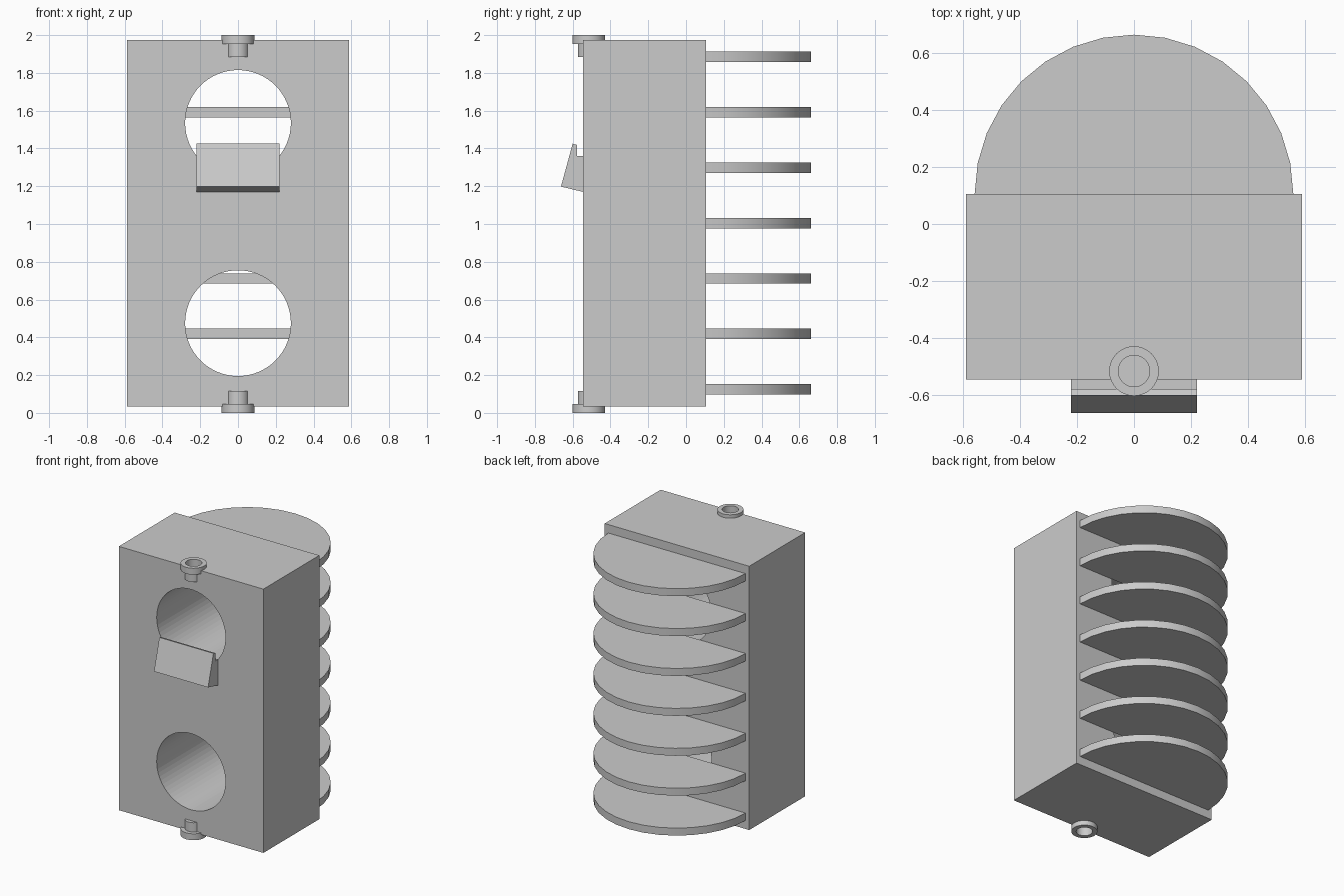
import bpy, bmesh, math
from mathutils import Matrix

cube = bpy.data.objects.get("Cube")
if cube:
    bpy.data.objects.remove(cube, do_unlink=True)

grey = bpy.data.materials.new("plain grey")
grey.use_nodes = True
grey.diffuse_color = (0.6, 0.6, 0.6, 1)
grey.node_tree.nodes["Principled BSDF"].inputs["Base Color"].default_value = (0.6, 0.6, 0.6, 1)


def add_object(name, bm, smooth=False):
    bmesh.ops.recalc_face_normals(bm, faces=bm.faces)
    mesh = bpy.data.meshes.new(name)
    bm.to_mesh(mesh)
    bm.free()
    obj = bpy.data.objects.new(name, mesh)
    bpy.context.collection.objects.link(obj)
    mesh.materials.append(grey)
    if smooth:
        bpy.ops.object.select_all(action='DESELECT')
        obj.select_set(True)
        bpy.context.view_layer.objects.active = obj
        bpy.ops.object.shade_smooth_by_angle(angle=math.radians(30))
    return obj


def prism(name, points, offset, smooth=False):
    """Extrude a closed outline along an offset."""
    bm = bmesh.new()
    face = bm.faces.new([bm.verts.new(p) for p in points])
    out = bmesh.ops.extrude_face_region(bm, geom=[face])
    moved = [v for v in out["geom"] if isinstance(v, bmesh.types.BMVert)]
    bmesh.ops.translate(bm, verts=moved, vec=offset)
    return add_object(name, bm, smooth)


def ring_points(radius, y, z, sides, axis):
    turns = [2 * math.pi * i / sides for i in range(sides)]
    if axis == 'Y':
        return [(radius * math.cos(a), y, z + radius * math.sin(a)) for a in turns]
    return [(radius * math.cos(a), y + radius * math.sin(a), z) for a in turns]


def cut(obj, cutter):
    mod = obj.modifiers.new("cut", 'BOOLEAN')
    mod.operation = 'DIFFERENCE'
    mod.solver = 'EXACT'
    mod.object = cutter
    cutter.hide_render = True
    cutter.hide_set(True)


FRONT, BACK, BOTTOM, TOP = -0.545, 0.105, 0.035, 1.975
PIN_Y = -0.515

# Main block
body = prism("body", [(-0.588, FRONT, BOTTOM), (0.588, FRONT, BOTTOM),
                      (0.588, BACK, BOTTOM), (-0.588, BACK, BOTTOM)],
             (0, 0, TOP - BOTTOM))

# Two round passages from front to back
for label, z in (("lower", 0.475), ("upper", 1.535)):
    cutter = prism(label + "_passage_cutter",
                   ring_points(0.28, FRONT - 0.1, z, 64, 'Y'),
                   (0, BACK - FRONT + 0.2, 0))
    cut(body, cutter)

# Hollow flanged pins at the top and bottom front edge
profile = [(0, 0.115), (0.058, 0.115), (0.058, 0.047), (0.087, 0.047),
           (0.087, 0), (0.055, 0), (0.055, 0.11), (0, 0.11)]
for label, z, sign in (("top", 2.0, -1), ("bottom", 0.0, 1)):
    bm = bmesh.new()
    verts = [bm.verts.new((r, 0, sign * d)) for r, d in profile]
    edges = [bm.edges.new(pair) for pair in zip(verts, verts[1:])]
    bmesh.ops.spin(bm, geom=verts + edges, cent=(0, 0, 0), axis=(0, 0, 1),
                   angle=2 * math.pi, steps=32, use_duplicate=False)
    bmesh.ops.remove_doubles(bm, verts=bm.verts, dist=0.0005)
    bmesh.ops.transform(bm, matrix=Matrix.Translation((0, PIN_Y, z)), verts=bm.verts)
    add_object(label + "_pin", bm, True)
    cutter = prism(label + "_pin_cutter",
                   ring_points(0.0565, PIN_Y, z - sign * 0.05, 32, 'Z'),
                   (0, 0, sign * 0.1625))
    cut(body, cutter)

bpy.context.view_layer.objects.active = body
body.select_set(True)
bpy.ops.object.shade_smooth_by_angle(angle=math.radians(30))

# Seven half-round fins on the back
arc = [math.pi * i / 16 for i in range(17)]
for i in range(7):
    z = 0.097 + i * 0.2935
    prism("fin_%d" % (i + 1),
          [(0.558 * math.cos(a), BACK + 0.558 * math.sin(a), z) for a in arc],
          (0, 0, 0.055), True)

# Tilted lip under the upper passage
lip = [(FRONT, 1.17), (-0.662, 1.198), (-0.6, 1.425),
       (-0.578, 1.419), (-0.578, 1.36), (FRONT, 1.36)]
prism("front_lip", [(-0.22, y, z) for y, z in lip], (0.44, 0, 0))
